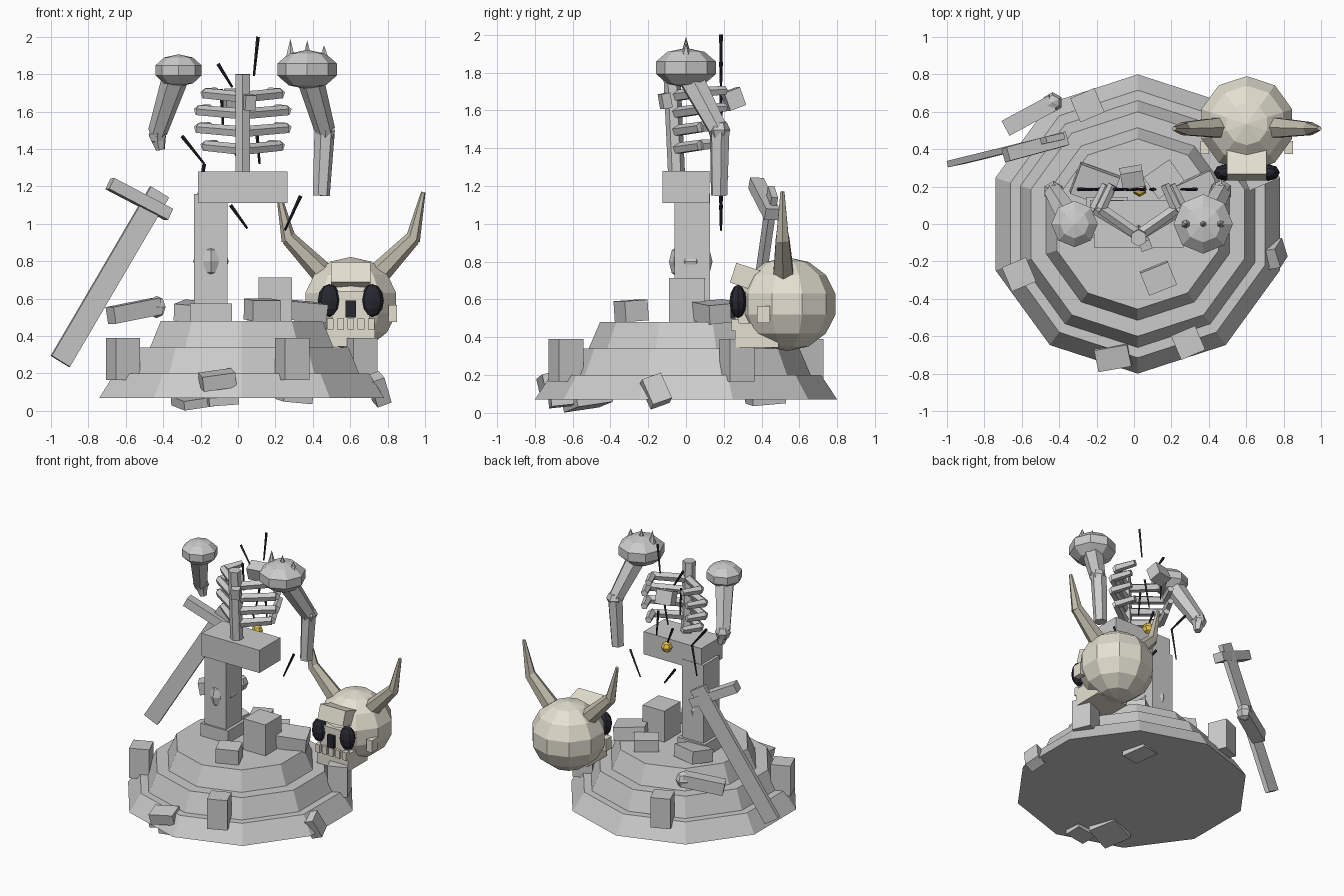
import bpy, bmesh, math
from mathutils import Vector, Matrix, Euler


def mat(name, col):
    m = bpy.data.materials.new(name)
    m.diffuse_color = (*col, 1)
    return m


BONE = mat("bone", (0.78, 0.75, 0.64))
HORN = mat("horn", (0.52, 0.49, 0.40))
DARK = mat("dark", (0.02, 0.02, 0.03))
GOLD = mat("gold", (0.85, 0.60, 0.08))


def finish(name, bm, matrix, m=None):
    bmesh.ops.transform(bm, matrix=matrix, verts=bm.verts)
    me = bpy.data.meshes.new(name)
    bm.to_mesh(me)
    bm.free()
    ob = bpy.data.objects.new(name, me)
    bpy.context.collection.objects.link(ob)
    if m:
        me.materials.append(m)
    return ob


def box(name, c, s, rot=(0, 0, 0), m=None):
    bm = bmesh.new()
    bmesh.ops.create_cube(bm, size=1)
    r = Euler([math.radians(a) for a in rot]).to_matrix().to_4x4()
    return finish(name, bm, Matrix.Translation(c) @ r @ Matrix.Diagonal((*s, 1)), m)


def ball(name, c, s, seg=8, rings=5, m=None):
    bm = bmesh.new()
    bmesh.ops.create_uvsphere(bm, u_segments=seg, v_segments=rings, radius=1)
    return finish(name, bm, Matrix.Translation(c) @ Matrix.Diagonal((*s, 1)), m)


def limb(name, p, q, r1, r2, sides=6, m=None, spin=0):
    p, q = Vector(p), Vector(q)
    bm = bmesh.new()
    bmesh.ops.create_cone(bm, cap_ends=True, segments=sides, radius1=r1,
                          radius2=r2, depth=(q - p).length)
    r = (q - p).to_track_quat('Z', 'Y').to_matrix().to_4x4()
    return finish(name, bm, Matrix.Translation((p + q) / 2) @ r @ Matrix.Rotation(math.radians(spin), 4, 'Z'), m)


def beam(name, p, q, width, thick, normal):
    p, q = Vector(p), Vector(q)
    z = (q - p).normalized()
    x = Vector(normal).cross(z).normalized()
    y = z.cross(x)
    r = Matrix((x, y, z)).transposed().to_4x4()
    bm = bmesh.new()
    bmesh.ops.create_cube(bm, size=1)
    return finish(name, bm, Matrix.Translation((p + q) / 2) @ r
                  @ Matrix.Diagonal((width, thick, (q - p).length, 1)))


# Stepped ten-sided plinth
CX = 0.02
for i, (z0, z1, ra, rb) in enumerate([(0.07, 0.20, 0.80, 0.715),
                                      (0.20, 0.34, 0.66, 0.60),
                                      (0.34, 0.48, 0.515, 0.455)]):
    bm = bmesh.new()
    bmesh.ops.create_cone(bm, cap_ends=True, segments=10, radius1=ra, radius2=rb, depth=z1 - z0)
    finish(f"plinth_tier_{i}", bm, Matrix.Translation((CX, 0, (z0 + z1) / 2))
           @ Matrix.Rotation(Vector((0, 1)).angle_signed(Vector((0, 1))), 4, 'Z'))
for k in range(4):
    a = math.radians(23 + 90 * k)
    box("plinth_block", (CX + 0.69 * math.cos(a), 0.69 * math.sin(a), 0.278),
        (0.14, 0.14, 0.225), (0, 0, 23 + 90 * k))

# Rubble on and around the plinth
for c, s, r in [((0.13, -0.29, 0.54), (0.16, 0.13, 0.11), (4, 0, 22)),
                ((0.34, 0.16, 0.535), (0.22, 0.18, 0.10), (5, 5, 25)),
                ((-0.21, 0.21, 0.53), (0.22, 0.17, 0.09), (8, 5, -20)),
                ((0.16, 0.24, 0.52), (0.17, 0.14, 0.09), (0, 0, 35)),
                ((-0.11, -0.71, 0.165), (0.18, 0.12, 0.08), (12, -8, 10)),
                ((0.75, -0.16, 0.115), (0.08, 0.11, 0.15), (20, -20, 10)),
                ((-0.22, -0.52, 0.055), (0.22, 0.20, 0.05), (8, -8, 20)),
                ((-0.08, -0.66, 0.06), (0.16, 0.12, 0.05), (6, -4, 5)),
                ((0.30, 0.42, 0.07), (0.16, 0.18, 0.04), (5, 5, 15))]:
    box("rubble", c, s, r)

# Standing leg with knee studs, broken leg stump, hips
box("foot", (-0.145, 0.035, 0.525), (0.225, 0.22, 0.10))
box("standing_leg", (-0.145, 0.033, 0.82), (0.18, 0.19, 0.68))
for dx, dy in [(0, -1), (0, 1), (-1, 0), (1, 0)]:
    ball("knee_stud", (-0.145 + dx * 0.06, 0.025 + dy * 0.065, 0.80),
         (0.05, 0.05, 0.085) if dy else (0.04, 0.065, 0.045), 6, 4)
box("leg_stump", (0.20, 0.005, 0.595), (0.18, 0.19, 0.235))
box("hips", (0.025, 0, 1.195), (0.48, 0.25, 0.17))

# Breastbone, crest and ribs
limb("breastbone", (0.025, -0.05, 1.26), (0.025, -0.075, 1.80), 0.045, 0.045)
box("breast_chip", (0.06, -0.11, 1.65), (0.06, 0.05, 0.08), (10, 0, 20))
for z, w in [(1.685, 0.20), (1.595, 0.235), (1.50, 0.235), (1.405, 0.20)]:
    for s in (-1, 1):
        side = (0.025 + s * w, 0.08, z + 0.01)
        limb("rib_front", (0.025, -0.06, z - 0.01), side, 0.032, 0.030, 5)
        limb("rib_back", side, (0.025 + s * (w - 0.06), 0.21, z + 0.02), 0.030, 0.024, 5)

# Back pack, glowing core and floating dark shards
box("back_box", (-0.01, 0.25, 1.66), (0.12, 0.09, 0.10), (20, 0, 10))
ball("core", (0.03, 0.185, 1.25), (0.04, 0.04, 0.04), 6, 4, GOLD)
for x0, z0, x1, z1 in [(0.107, 2.0, 0.085, 1.79), (-0.107, 1.855, -0.03, 1.73),
                       (-0.30, 1.47, -0.18, 1.32), (-0.04, 1.10, 0.05, 0.975),
                       (0.335, 1.15, 0.25, 0.965), (-0.02, 1.40, 0.03, 1.27),
                       (0.10, 1.50, 0.115, 1.32), (-0.09, 1.72, -0.08, 1.52),
                       (-0.18, 1.32, -0.22, 1.10), (0.06, 1.62, 0.02, 1.42)]:
    limb("shard", (x0, 0.185, z0), (x1, 0.185, z1), 0.010, 0.006, 4, DARK)

# Left side shoulder and broken upper arm
ball("shoulder_small", (-0.318, 0, 1.82), (0.13, 0.13, 0.086), 8, 5)
limb("upper_arm_broken", (-0.335, 0.02, 1.78), (-0.43, 0.17, 1.49), 0.072, 0.052)
ball("elbow_broken", (-0.43, 0.175, 1.48), (0.055, 0.055, 0.055), 6, 4)
limb("elbow_stub", (-0.43, 0.175, 1.48), (-0.415, 0.18, 1.395), 0.05, 0.025)

# Right side spiked shoulder and full arm
ball("shoulder_large", (0.37, 0, 1.825), (0.167, 0.167, 0.105), 8, 5)
for x, z in [(0.28, 1.99), (0.37, 1.98), (0.46, 1.955)]:
    limb("shoulder_spike", (x, 0, 1.88), (x, 0, z), 0.03, 0.0, 6)
limb("upper_arm", (0.385, 0.02, 1.78), (0.465, 0.17, 1.50), 0.072, 0.055)
ball("elbow", (0.467, 0.175, 1.495), (0.06, 0.06, 0.055), 6, 4)
limb("forearm", (0.463, 0.178, 1.49), (0.445, 0.175, 1.15), 0.055, 0.046)

# Fallen forearm
ball("fallen_elbow", (-0.435, 0.65, 0.555), (0.055, 0.055, 0.06), 6, 4)
beam("fallen_forearm", (-0.43, 0.65, 0.56), (-0.68, 0.515, 0.51), 0.09, 0.09, (0, 0, 1))

# Floating sword
N = (0.23, -0.97, 0.05)
beam("sword_blade", (-0.95, 0.33, 0.265), (-0.42, 0.46, 1.17), 0.115, 0.035, N)
beam("sword_guard", (-0.685, 0.37, 1.215), (-0.37, 0.455, 1.05), 0.065, 0.075, N)

# Horned skull
SX = 0.603
ball("skull", (SX, 0.535, 0.575), (0.262, 0.262, 0.248), 10, 7, BONE)
box("brow", (SX, 0.33, 0.715), (0.21, 0.17, 0.11), (-18, 0, 0), BONE)
box("face", (SX, 0.34, 0.54), (0.20, 0.16, 0.20), (0, 0, 0), BONE)
box("jaw", (SX, 0.375, 0.41), (0.26, 0.23, 0.13), (0, 0, 0), BONE)
box("nose_hole", (SX, 0.255, 0.545), (0.055, 0.04, 0.09), (0, 0, 0), DARK)
for i in range(5):
    box("tooth", (SX + (i - 2) * 0.055, 0.26, 0.465), (0.036, 0.04, 0.06), (0, 0, 0), BONE)
for s in (-1, 1):
    ball("eye_socket", (SX + s * 0.115, 0.275, 0.59), (0.062, 0.045, 0.088), 8, 6, DARK)
    box("cheek", (SX + s * 0.225, 0.41, 0.52), (0.045, 0.07, 0.09), (0, 0, 0), BONE)
    bend = (SX + s * 0.335, 0.51, 0.925)
    limb("horn_base", (SX + s * 0.16, 0.515, 0.745), bend, 0.06, 0.04, 6, HORN)
    limb("horn_tip", (bend[0] - s * 0.005, 0.51, 0.91), (SX + s * 0.388, 0.51, 1.17), 0.04, 0.012, 6, HORN)
